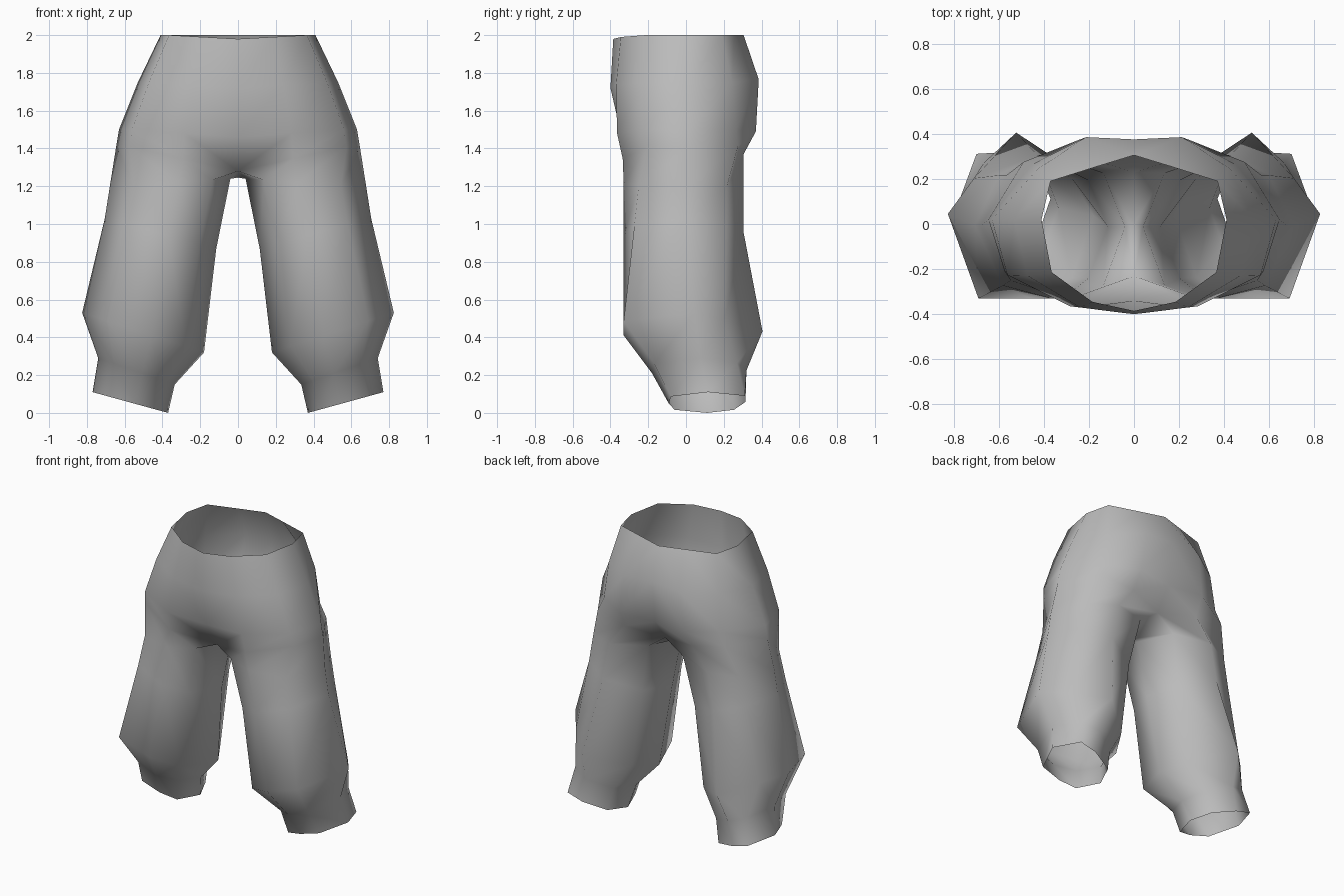
import bpy, bmesh

if "Cube" in bpy.data.objects:
    bpy.data.objects.remove(bpy.data.objects["Cube"])

# Cloth colour
cloth = bpy.data.materials.new("grey cloth")
cloth.diffuse_color = (0.5, 0.5, 0.5, 1)
cloth.use_nodes = True
cloth.node_tree.nodes["Principled BSDF"].inputs["Base Color"].default_value = cloth.diffuse_color


def hip_ring(w, front_mid, front, back, back_mid, z_mid_f, z_side, z_mid_b, rear):
    """Half loop around the hips, from front centre round the side to back centre."""
    zf, zb = (z_mid_f + z_side) / 2, (z_mid_b + z_side) / 2
    return [(0, front_mid, z_mid_f),
            (w * 0.45, front, zf),
            (w * 0.89, front * 0.62, z_side),
            (w, 0.02, z_side),
            (rear[0], rear[1], z_side),
            (w * 0.4, back, zb),
            (0, back_mid, z_mid_b)]


def leg_ring(inner, outer, front, back, z_in, z_out,
             corner=0.65, rear=0.62, inset_f=0.65, inset_b=0.65):
    """Full loop around one leg; it tilts from the inner to the outer side."""
    mid, half = (front + back) / 2, (back - front) / 2
    outline = [(0.15, -inset_f), (0.43, -1), (0.79, -corner), (1, 0.02),
               (0.82, rear), (0.53, 1), (0.15, inset_b), (0, 0)]
    return [(inner + u * (outer - inner), mid + v * half, z_in + u * (z_out - z_in))
            for u, v in outline]


# Hips, from waistband down to the crotch
hips = [hip_ring(0.41, -0.385, -0.345, 0.255, 0.305, 1.98, 2.0, 2.0, (0.37, 0.19)),
        hip_ring(0.53, -0.40, -0.37, 0.385, 0.375, 1.72, 1.75, 1.78, (0.425, 0.245)),
        hip_ring(0.63, -0.34, -0.365, 0.37, 0.34, 1.46, 1.5, 1.48, (0.45, 0.265)),
        hip_ring(0.645, -0.23, -0.335, 0.305, 0.23, 1.28, 1.41, 1.33, (0.49, 0.275))]
hips[-1].append((0, 0, 1.245))          # crotch point closes the last loop

# Leg, from thigh down to the open cuff
legs = [leg_ring(0.04, 0.68, -0.33, 0.305, 1.24, 1.19, 0.75, 0.72, 0.82, 0.75),
        leg_ring(0.115, 0.705, -0.33, 0.305, 0.87, 1.03, 0.82, 0.72, 0.72, 0.65),
        leg_ring(0.18, 0.825, -0.33, 0.405, 0.32, 0.53, 1.0, 0.45, 0.75, 0.45),
        leg_ring(0.335, 0.74, -0.18, 0.32, 0.15, 0.29, 0.95, 0.8),
        leg_ring(0.37, 0.77, -0.09, 0.315, 0.0, 0.11, 0.95, 0.98, 0.85, 0.7)]

# Bridge the loops into one half of the trousers
bm = bmesh.new()
rings = [[bm.verts.new(p) for p in ring] for ring in hips + legs]
for a, b in zip(rings, rings[1:]):
    closed = len(a) == 8
    for i in range(8 if closed else 6):
        j = (i + 1) % 8
        bm.faces.new((b[i], b[j], a[j], a[i]))
for f in bm.faces:
    f.smooth = True
mesh = bpy.data.meshes.new("trousers")
bm.to_mesh(mesh)
bm.free()
mesh.materials.append(cloth)

# Mirror to the other leg, joined along the middle seam
trousers = bpy.data.objects.new("trousers", mesh)
bpy.context.collection.objects.link(trousers)
mirror = trousers.modifiers.new("other leg", 'MIRROR')
mirror.use_clip = True
mirror.merge_threshold = 0.001
